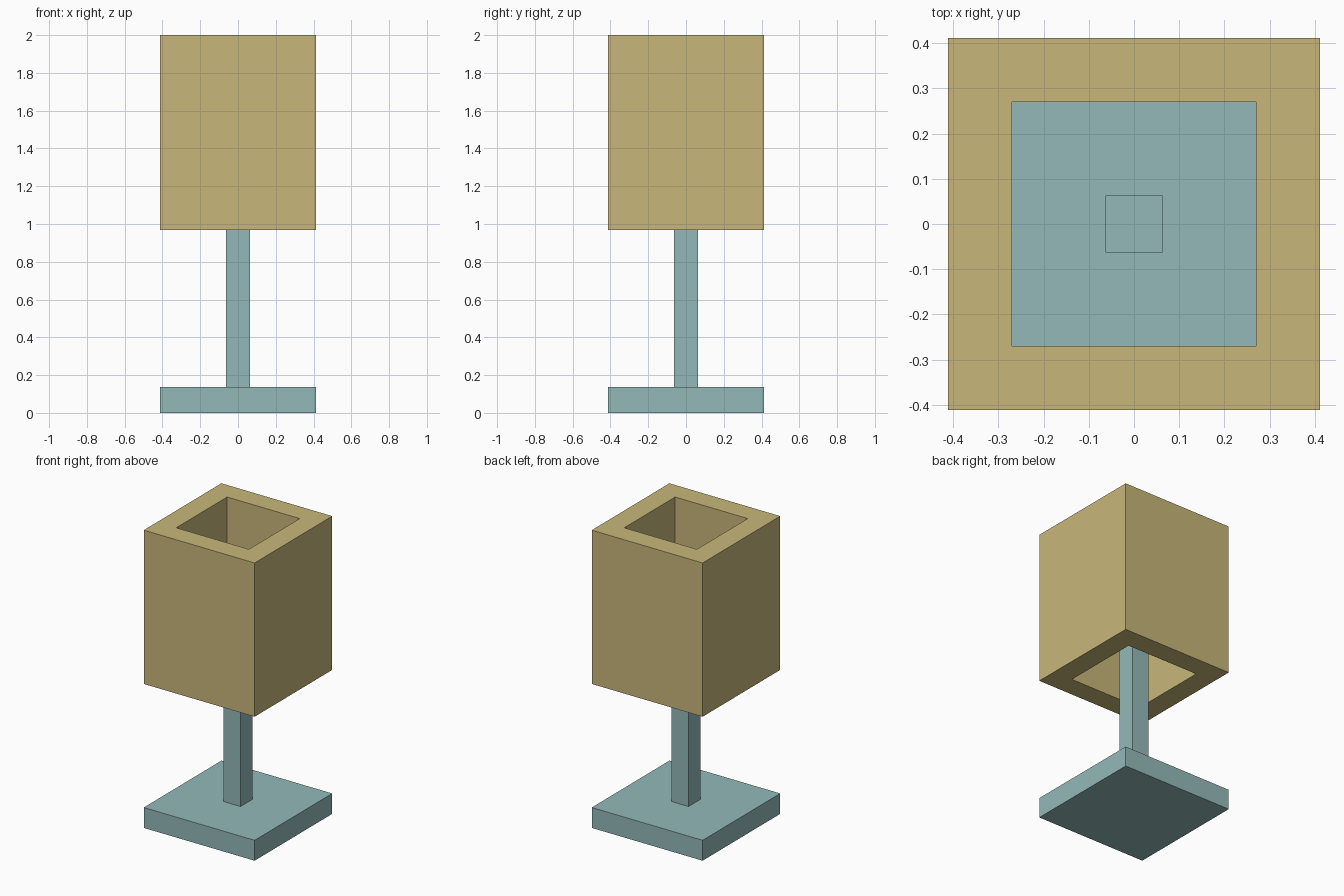
import bpy, bmesh

if "Cube" in bpy.data.objects:
    bpy.data.objects.remove(bpy.data.objects["Cube"])


def material(name, rgb):
    m = bpy.data.materials.new(name)
    m.diffuse_color = (*rgb, 1.0)
    m.use_nodes = True
    m.node_tree.nodes["Principled BSDF"].inputs["Base Color"].default_value = m.diffuse_color
    return m


TEAL = material("grey_teal", (0.296, 0.485, 0.485))
SAND = material("sand", (0.578, 0.474, 0.195))


def finish(name, bm, mat):
    bmesh.ops.recalc_face_normals(bm, faces=bm.faces[:])
    me = bpy.data.meshes.new(name)
    bm.to_mesh(me)
    bm.free()
    me.materials.append(mat)
    bpy.context.collection.objects.link(bpy.data.objects.new(name, me))


def square_box(name, half, z0, z1, mat):
    bm = bmesh.new()
    bmesh.ops.create_cube(bm, size=1)
    for v in bm.verts:
        v.co = (v.co.x * 2 * half, v.co.y * 2 * half, z1 if v.co.z > 0 else z0)
    finish(name, bm, mat)


def square_tube(name, outer, inner, z0, z1, mat):
    bm = bmesh.new()
    # profile loops: outer bottom, outer top, inner top, inner bottom
    rings = [[bm.verts.new((sx * h, sy * h, z))
              for sx, sy in ((-1, -1), (1, -1), (1, 1), (-1, 1))]
             for h, z in ((outer, z0), (outer, z1), (inner, z1), (inner, z0))]
    for i in range(4):
        a, b = rings[i], rings[(i + 1) % 4]
        for k in range(4):
            n = (k + 1) % 4
            bm.faces.new((a[k], a[n], b[n], b[k]))
    finish(name, bm, mat)


# flat foot, slim post reaching into the shade, open square shade
square_box("base", 0.412, 0.0, 0.137, TEAL)
square_box("post", 0.063, 0.137, 1.45, TEAL)
square_tube("shade", 0.412, 0.27, 0.967, 2.0, SAND)
